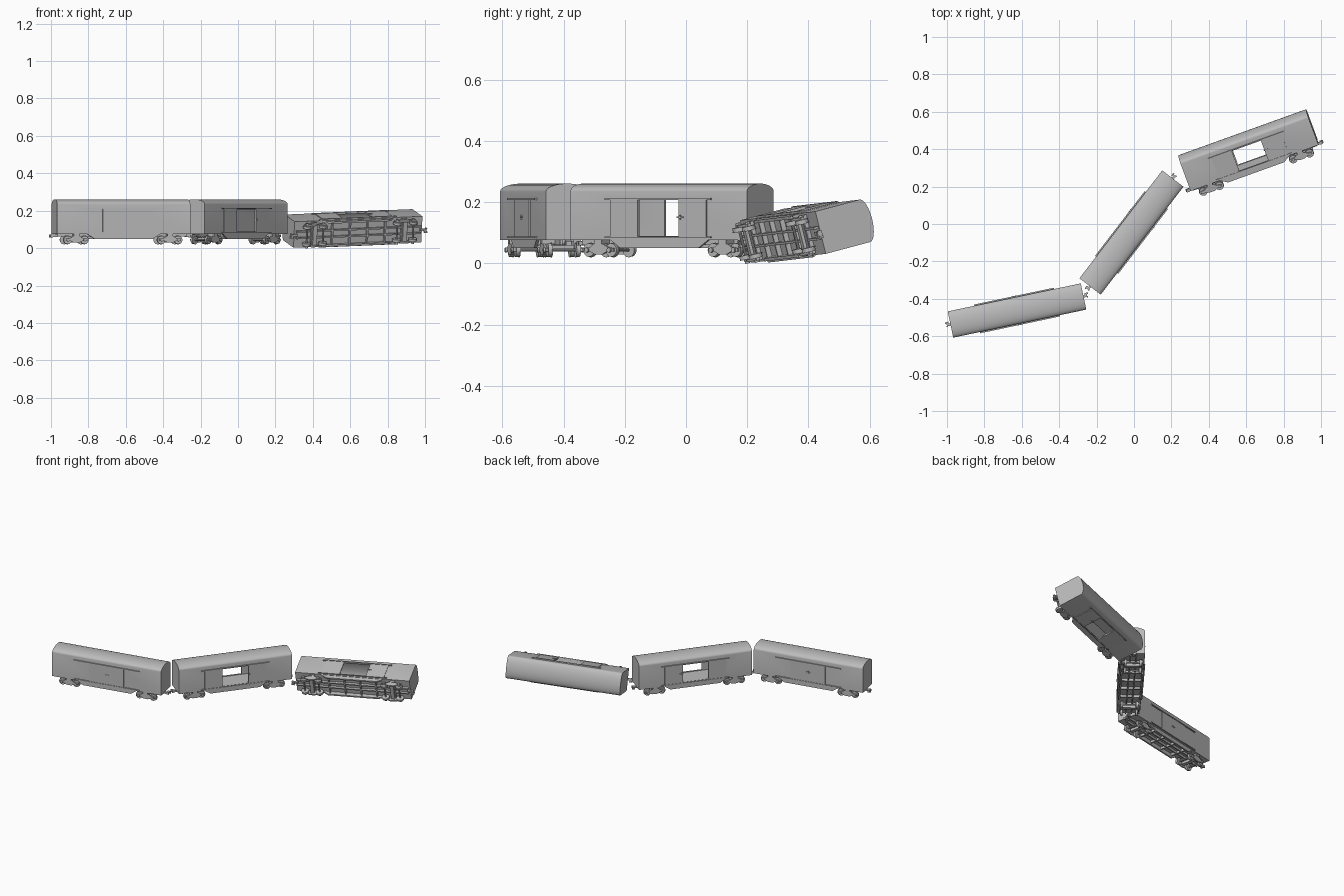
import bpy, bmesh, math
from mathutils import Matrix, Vector, Euler

cube = bpy.data.objects.get("Cube")
if cube:
    bpy.data.objects.remove(cube)

grey = bpy.data.materials.new("plain grey")
grey.use_nodes = True
tone = (0.5, 0.5, 0.5, 1)
grey.diffuse_color = tone
grey.node_tree.nodes["Principled BSDF"].inputs["Base Color"].default_value = tone

LENGTH, HALF_W = 0.727, 0.0715
FLOOR, EAVE, PEAK = 0.076, 0.235, 0.261
BOGIE_X, WHEEL_X, WHEEL_R = 0.256, 0.046, 0.024


def add_box(bm, x, y, z, sx, sy, sz):
    m = Matrix.Translation((x, y, z)) @ Matrix.Diagonal((sx, sy, sz, 1))
    bmesh.ops.create_cube(bm, size=1, matrix=m)


def add_disc(bm, x, y, z, r, width, sides=20):
    m = Matrix.Translation((x, y, z)) @ Matrix.Rotation(math.pi / 2, 4, 'X')
    bmesh.ops.create_cone(bm, cap_ends=True, segments=sides, radius1=r, radius2=r,
                          depth=width, matrix=m)


def add_prism(bm, points, axis, centre, depth):
    """Extrude a profile: axis 'X' takes (y, z) points, axis 'Y' takes (x, z)."""
    if axis == 'X':
        verts = [bm.verts.new((centre - depth / 2, p, q)) for p, q in points]
        move = Vector((depth, 0, 0))
    else:
        verts = [bm.verts.new((p, centre - depth / 2, q)) for p, q in points]
        move = Vector((0, depth, 0))
    face = bm.faces.new(verts)
    new = bmesh.ops.extrude_face_region(bm, geom=[face])["geom"]
    bmesh.ops.translate(bm, vec=move, verts=[v for v in new if isinstance(v, bmesh.types.BMVert)])


def finish(bm, name, smooth=False):
    bmesh.ops.recalc_face_normals(bm, faces=bm.faces)
    mesh = bpy.data.meshes.new(name)
    bm.to_mesh(mesh)
    bm.free()
    mesh.materials.append(grey)
    ob = bpy.data.objects.new(name, mesh)
    bpy.context.collection.objects.link(ob)
    bpy.ops.object.select_all(action='DESELECT')
    ob.select_set(True)
    bpy.context.view_layer.objects.active = ob
    if smooth:
        bpy.ops.object.shade_smooth_by_angle(angle=math.radians(35))
    return ob


def arch(half, base, eave, peak, steps=16):
    curve = [(half * math.cos(math.pi * i / steps),
              eave + (peak - eave) * math.sin(math.pi * i / steps)) for i in range(steps + 1)]
    return [(half, base)] + curve + [(-half, base)]


def make_body():
    bm = bmesh.new()
    add_prism(bm, arch(HALF_W, FLOOR, EAVE, PEAK), 'X', 0, LENGTH)
    body = finish(bm, "wagon_body")
    # hollow the inside, then cut the doorway through both walls
    for kind in ("cavity", "doorway"):
        bm = bmesh.new()
        if kind == "cavity":
            add_prism(bm, arch(HALF_W - .005, FLOOR + .01, EAVE - .003, PEAK - .006), 'X', 0, LENGTH - .012)
        else:
            add_box(bm, 0, 0, .148, .165, .3, .118)
        cutter = finish(bm, kind + "_cutter")
        cutter.hide_render = True
        mod = body.modifiers.new(kind, 'BOOLEAN')
        mod.object, mod.operation, mod.solver = cutter, 'DIFFERENCE', 'EXACT'
        bpy.context.view_layer.objects.active = body
        bpy.ops.object.modifier_apply(modifier=kind)
        bpy.data.objects.remove(cutter)
    bpy.ops.object.select_all(action='DESELECT')
    body.select_set(True)
    bpy.ops.object.shade_smooth_by_angle(angle=math.radians(35))
    return body


def make_rails():
    bm = bmesh.new()
    for side in (-1, 1):
        add_box(bm, 0, side * (HALF_W + .003), .211, .436, .008, .006)
        add_box(bm, 0, side * (HALF_W + .003), .085, .436, .008, .005)
    return finish(bm, "door_rails")


def make_doors(opened):
    bm = bmesh.new()
    for side in (-1, 1):
        y = side * (HALF_W + .002)
        for way in (-1, 1):
            add_box(bm, way * (.141 if opened else .0575), y, .148, .115, .004, .121)
        # latch bar and handle
        x = .092 if opened else 0
        add_box(bm, x, y + side * .004, .151, .026, .004, .004)
        add_box(bm, x, y + side * .004, .151, .004, .005, .014)
    return finish(bm, "open_doors" if opened else "closed_doors")


def make_underframe():
    bm = bmesh.new()
    skirt = [(-.2, FLOOR), (-.16, .05), (.16, .05), (.2, FLOOR)]
    for side in (-1, 1):
        add_prism(bm, skirt, 'Y', side * .064, .01)
        add_box(bm, 0, side * .018, .069, LENGTH - .02, .008, .016)
    for x in (-.15, -.05, .05, .15):
        add_box(bm, x, 0, .068, .008, .125, .016)
    for x in (-BOGIE_X, BOGIE_X):
        add_box(bm, x, 0, .07, .03, .13, .014)
    return finish(bm, "underframe")


def make_bogies():
    bm = bmesh.new()
    # side frame with raised ends and a deep middle
    half = [(.016, .03), (.034, .039), (.06, .039), (.06, .05), (.034, .054), (.02, .064)]
    outline = half + [(-x, z) for x, z in reversed(half)]
    for cx in (-BOGIE_X, BOGIE_X):
        add_box(bm, cx, 0, .05, .024, .112, .016)
        for side in (-1, 1):
            add_prism(bm, [(cx + x, z) for x, z in outline], 'Y', side * .058, .008)
            for dx in (-WHEEL_X, WHEEL_X):
                add_disc(bm, cx + dx, side * .064, .044, .008, .008, 12)
    return finish(bm, "bogie_frames", True)


def make_wheels():
    bm = bmesh.new()
    for cx in (-BOGIE_X, BOGIE_X):
        for dx in (-WHEEL_X, WHEEL_X):
            add_disc(bm, cx + dx, 0, .044, .005, .12, 10)
            for side in (-1, 1):
                add_disc(bm, cx + dx, side * .048, .044, WHEEL_R - .002, .012)
                add_disc(bm, cx + dx, side * .041, .044, WHEEL_R, .003)
    return finish(bm, "wheels", True)


def make_couplers():
    bm = bmesh.new()
    for end in (-1, 1):
        x = end * LENGTH / 2
        add_box(bm, x, 0, .066, .03, .012, .012)
        add_box(bm, x + end * .014, .006, .066, .012, .022, .016)
        add_box(bm, x + end * .022, .013, .066, .01, .007, .016)
        add_box(bm, x + end * .02, -.006, .066, .008, .006, .014)
    return finish(bm, "couplers")


def pose(x, y, z, roll, pitch, turn):
    turn_matrix = Euler([math.radians(a) for a in (roll, pitch, turn)]).to_matrix().to_4x4()
    return Matrix.Translation((x, y, z)) @ turn_matrix


# two wagons stand upright, the third lies tipped on its side
tipped = pose(0, 0, 0, -76, -2.3, 19.8)
place = Vector((.591, .444, .194)) - tipped @ Vector((0, -HALF_W, EAVE))
wagons = {
    "closed_wagon": pose(-.6255, -.4625, 0, 0, 0, 11.9),
    "open_wagon": pose(-.0135, -.0455, 0, 0, 0, 52.5),
    "tipped_wagon": Matrix.Translation(place) @ tipped,
}

shared = [make_body(), make_rails(), make_underframe(), make_bogies(), make_wheels(), make_couplers()]
doors = {True: make_doors(True), False: make_doors(False)}
for wagon, matrix in wagons.items():
    for part in shared + [doors[wagon != "closed_wagon"]]:
        ob = part.copy()
        ob.name = wagon + "_" + part.name
        ob.matrix_world = matrix
        bpy.context.collection.objects.link(ob)
for part in shared + list(doors.values()):
    bpy.data.objects.remove(part)
